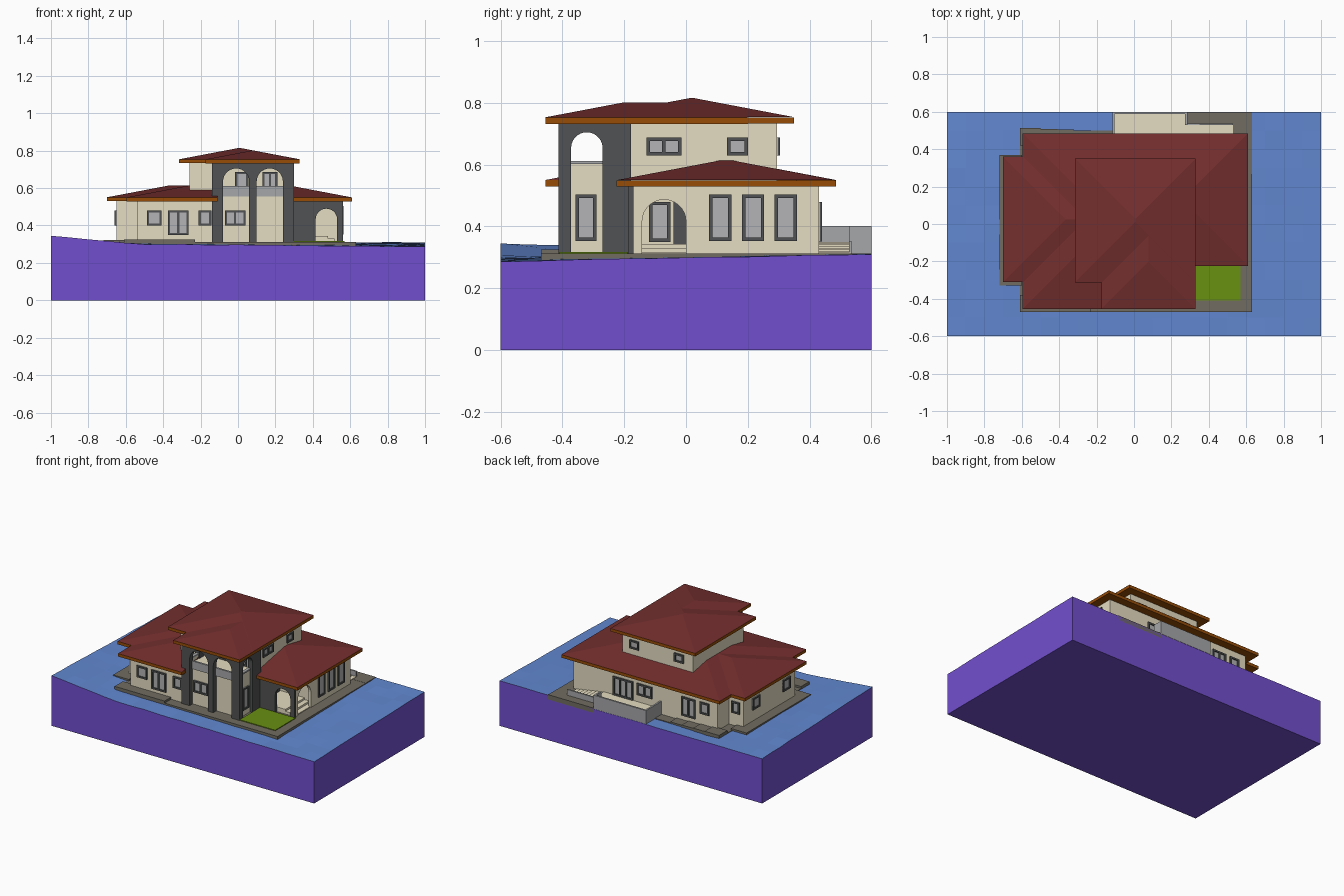
import bpy, bmesh, math, random
from mathutils import Vector

if "Cube" in bpy.data.objects:
    bpy.data.objects.remove(bpy.data.objects["Cube"])

random.seed(3)


def material(name, r, g, b):
    m = bpy.data.materials.new(name)
    m.diffuse_color = ((r / 255) ** 2.2, (g / 255) ** 2.2, (b / 255) ** 2.2, 1)
    m.use_nodes = True
    m.node_tree.nodes["Principled BSDF"].inputs["Base Color"].default_value = m.diffuse_color
    return m


CREAM = material("cream_wall", 228, 219, 192)
DARK = material("dark_stone", 82, 83, 84)
ROOF = material("red_tiles", 116, 50, 50)
WOOD = material("eave_wood", 150, 78, 16)
PAVE = material("paving", 112, 108, 98)
GRASS = material("grass", 104, 142, 24)
BLUE = material("ground_top", 98, 135, 208)
EARTH = material("earth", 113, 80, 205)
GLASS = material("glass", 178, 178, 180)
GREY = material("parapet_grey", 165, 166, 168)


def finish(name, bm, *mats):
    bmesh.ops.recalc_face_normals(bm, faces=bm.faces)
    me = bpy.data.meshes.new(name)
    bm.to_mesh(me)
    bm.free()
    for m in mats:
        me.materials.append(m)
    ob = bpy.data.objects.new(name, me)
    bpy.context.collection.objects.link(ob)
    return ob


def add_box(bm, x0, x1, y0, y1, z0, z1, mi=0):
    r = bmesh.ops.create_cube(bm, size=1)
    for v in r["verts"]:
        v.co = Vector(((x0 + x1) / 2 + v.co.x * (x1 - x0), (y0 + y1) / 2 + v.co.y * (y1 - y0),
                       (z0 + z1) / 2 + v.co.z * (z1 - z0)))
    for f in {f for v in r["verts"] for f in v.link_faces}:
        f.material_index = mi


def boxes(name, mat, *dims):
    bm = bmesh.new()
    for d in dims:
        add_box(bm, *d)
    return finish(name, bm, mat)


def arch_wall(name, mat, axis, a, b, u0, u1, z0, z1, arches):
    """Wall along x or y, thickness a..b, with arches (u0, u1, crown) open to the base."""
    pts = [(u0, z0)]
    for p, q, top in arches:
        r, c = (q - p) / 2, (p + q) / 2
        pts.append((p, z0))
        pts += [(c - r * math.cos(math.pi * i / 14), top - r + r * math.sin(math.pi * i / 14)) for i in range(15)]
        pts.append((q, z0))
    pts += [(u1, z0), (u1, z1), (u0, z1)]
    bm = bmesh.new()
    place = (lambda u, z: (u, a, z)) if axis == "x" else (lambda u, z: (a, u, z))
    f = bm.faces.new([bm.verts.new(place(*p)) for p in pts])
    ext = bmesh.ops.extrude_face_region(bm, geom=[f])["geom"]
    d = Vector((0, b - a, 0) if axis == "x" else (b - a, 0, 0))
    bmesh.ops.translate(bm, vec=d, verts=[v for v in ext if isinstance(v, bmesh.types.BMVert)])
    return finish(name, bm, mat)


def hip_roof(name, x0, x1, y0, y1, z, cut=None):
    """Hip roof of constant pitch on a wooden eave board; cut trims it at x."""
    h = min(x1 - x0, y1 - y0) / 2
    bm = bmesh.new()
    c = [bm.verts.new(p) for p in ((x0, y0, z), (x1, y0, z), (x1, y1, z), (x0, y1, z))]
    xm, ym, t = (x0 + x1) / 2, (y0 + y1) / 2, z + 0.19 * h
    if x1 - x0 > y1 - y0:
        a, b = bm.verts.new((x0 + h, ym, t)), bm.verts.new((x1 - h, ym, t))
        fs = [(c[0], c[1], b, a), (c[1], c[2], b), (c[2], c[3], a, b), (c[3], c[0], a)]
    else:
        a, b = bm.verts.new((xm, y0 + h, t)), bm.verts.new((xm, y1 - h, t))
        fs = [(c[0], c[1], a), (c[1], c[2], b, a), (c[2], c[3], b), (c[3], c[0], a, b)]
    for f in fs + [tuple(reversed(c))]:
        bm.faces.new(f)
    if cut is not None:
        bmesh.ops.bisect_plane(bm, geom=bm.verts[:] + bm.edges[:] + bm.faces[:], plane_co=(cut, 0, 0),
                               plane_no=(1, 0, 0), clear_outer=True)
        bmesh.ops.holes_fill(bm, edges=[e for e in bm.edges if e.is_boundary])
    finish(name, bm, ROOF)
    boxes(name + "_eave", WOOD, (x0, cut if cut is not None else x1, y0, y1, z - 0.021, z - 0.0005))


def window(name, axis, pos, sign, u0, u1, z0, z1, panes=1):
    """Framed window on a wall facing sign along the other axis."""
    bm = bmesh.new()
    t = 0.011

    def put(a, b, c, d, depth, mi):
        p, q = sorted((pos - sign * 0.005, pos + sign * depth))
        add_box(bm, *((a, b, p, q) if axis == "x" else (p, q, a, b)), c, d, mi)

    put(u0, u1, z0, z1, 0.003, 1)
    put(u0, u1, z0, z0 + t, 0.01, 0)
    put(u0, u1, z1 - t, z1, 0.01, 0)
    for i in range(panes + 1):
        u = u0 + (u1 - u0 - t) * i / panes
        put(u, u + t, z0 + t, z1 - t, 0.01, 0)
    finish(name, bm, DARK, GLASS)


# Ground block with a gently rolling top
bm = bmesh.new()
bmesh.ops.create_grid(bm, x_segments=20, y_segments=12, size=1)
for v in bm.verts:
    x, y = v.co.x, v.co.y * 0.6
    rise = max(0, (-x - 0.55) / 0.45) * (0.55 - y / 1.2)
    v.co = (x, y, 0.302 + 0.01 * y * (x + 1) - 0.004 * x + 0.038 * rise + random.uniform(-0.002, 0.002))
rim = [e for e in bm.edges if e.is_boundary]
new = bmesh.ops.extrude_edge_only(bm, edges=rim)["geom"]
for g in new:
    if isinstance(g, bmesh.types.BMVert):
        g.co.z = 0
    elif isinstance(g, bmesh.types.BMFace):
        g.material_index = 1
bottom = bmesh.ops.holes_fill(bm, edges=[e for e in bm.edges if e.is_boundary])["faces"]
for f in bottom:
    f.material_index = 1
finish("ground", bm, BLUE, EARTH)

# Paving, steps and lawn
boxes("paving", PAVE, (-0.61, 0.63, -0.47, 0.5, 0.28, 0.312), (-0.72, -0.6, -0.33, 0.37, 0.28, 0.322),
      (0.28, 0.63, 0.49, 0.6, 0.28, 0.313), (-0.61, -0.23, -0.47, -0.38, 0.28, 0.326))
boxes("back_paving_steps", PAVE, *[(-0.61, -0.5 + 0.09 * i, 0.42, 0.512 - 0.004 * i, 0.28, 0.330 - 0.004 * i)
                                   for i in range(4)])
boxes("lawn", GRASS, (0.3, 0.57, -0.41, -0.19, 0.3, 0.317))

# House walls
boxes("ground_floor_walls", CREAM, (-0.54, -0.12, -0.4, 0.43, 0.29, 0.54), (-0.65, -0.5, -0.255, 0.305, 0.29, 0.54),
      (-0.13, 0.285, -0.2, 0.43, 0.29, 0.54), (0.27, 0.555, 0.04, 0.43, 0.29, 0.54))
boxes("upper_floor_walls", CREAM, (-0.26, 0.275, -0.2, 0.295, 0.53, 0.74), (-0.26, -0.13, -0.255, -0.19, 0.53, 0.74))
boxes("tower_walls", CREAM, (-0.12, 0.28, -0.378, -0.19, 0.29, 0.575),
      (0.268, 0.281, -0.38, -0.26, 0.57, 0.605), (-0.125, -0.112, -0.38, -0.26, 0.57, 0.605))

# Arched dark tower
arch_wall("tower_front_arches", DARK, "x", -0.412, -0.376, -0.14, 0.3, 0.29, 0.74,
          [(-0.08, 0.06, 0.705), (0.1, 0.24, 0.705)])
for side, a, b in (("right", 0.265, 0.3), ("left", -0.14, -0.105)):
    arch_wall("tower_%s_arch" % side, DARK, "y", a, b, -0.41, -0.178, 0.29, 0.74, [(-0.372, -0.27, 0.705)])
boxes("balcony_parapet", GREY, (-0.1, 0.26, -0.385, -0.372, 0.555, 0.61),
      (0.264, 0.286, -0.38, -0.265, 0.602, 0.612), (-0.13, -0.108, -0.38, -0.265, 0.602, 0.612))

# Entrance porch with arches and steps
arch_wall("porch_front_arch", DARK, "x", -0.188, -0.17, 0.29, 0.562, 0.29, 0.54, [(0.415, 0.53, 0.49)])
arch_wall("porch_side_arch", CREAM, "y", 0.535, 0.555, -0.172, 0.05, 0.29, 0.54, [(-0.142, 0, 0.487)])
boxes("porch_steps", CREAM, *[(0.28, 0.55 - 0.035 * i, -0.17, 0.045, 0.29, 0.318 + 0.013 * i) for i in range(3)])
boxes("porch_door", DARK, (0.28, 0.297, -0.04, 0.03, 0.34, 0.48))
window("porch_window", "y", 0.285, 1, -0.12, -0.05, 0.35, 0.48)

# Roofs
hip_roof("left_roof", -0.7, 0.1, -0.31, 0.36, 0.551)
hip_roof("back_right_roof", -0.595, 0.61, -0.225, 0.485, 0.55)
hip_roof("front_left_roof", -0.595, 0.35, -0.455, 0.485, 0.5505, cut=-0.11)
hip_roof("top_roof", -0.315, 0.33, -0.312, 0.35, 0.754)
hip_roof("tower_roof", -0.175, 0.33, -0.455, 0.2, 0.7535)

# Windows: name, axis, wall position, facing, u0, u1, z0, z1, panes
for i, w in enumerate([
        ("x", -0.4, -1, -0.487, -0.408, 0.4, 0.48, 1), ("x", -0.4, -1, -0.374, -0.265, 0.35, 0.48, 2),
        ("x", -0.4, -1, -0.21, -0.143, 0.4, 0.48, 1), ("x", -0.378, -1, -0.07, 0.04, 0.4, 0.48, 2),
        ("x", -0.2, -1, -0.015, 0.055, 0.58, 0.687, 1), ("x", -0.2, -1, 0.13, 0.21, 0.58, 0.687, 2),
        ("y", 0.28, 1, -0.357, -0.29, 0.353, 0.503, 1), ("y", 0.275, 1, -0.128, -0.015, 0.63, 0.688, 2),
        ("y", 0.275, 1, 0.133, 0.2, 0.63, 0.688, 1), ("x", 0.295, 1, 0.15, 0.22, 0.63, 0.688, 1),
        ("x", 0.295, 1, -0.19, -0.12, 0.63, 0.688, 1), ("x", 0.43, 1, 0.1, 0.25, 0.352, 0.48, 3),
        ("x", 0.43, 1, -0.045, 0.07, 0.4, 0.48, 2), ("x", 0.43, 1, -0.375, -0.27, 0.35, 0.48, 2),
        ("x", 0.43, 1, -0.48, -0.41, 0.4, 0.48, 1), ("x", 0.305, 1, -0.625, -0.565, 0.4, 0.48, 1),
        ("y", -0.65, -1, 0.13, 0.21, 0.4, 0.48, 1), ("y", -0.65, -1, -0.2, -0.12, 0.4, 0.48, 1)]):
    window("window_%02d" % (i + 1), *w)
for i in range(3):
    window("tall_window_%d" % (i + 1), "y", 0.555, 1, 0.075 + 0.106 * i, 0.147 + 0.106 * i, 0.353, 0.503)

# Back terrace with parapet and side steps
boxes("terrace_floor", CREAM, (-0.113, 0.325, 0.42, 0.535, 0.28, 0.35), (-0.113, 0.283, 0.53, 0.598, 0.28, 0.35))
boxes("terrace_parapet", GREY, (-0.115, 0.285, 0.588, 0.6, 0.31, 0.402), (-0.115, -0.103, 0.42, 0.6, 0.31, 0.402),
      (0.273, 0.285, 0.53, 0.6, 0.31, 0.402))
boxes("terrace_steps", CREAM, *[(0.32, 0.53 - 0.03 * i, 0.43, 0.533, 0.29, 0.316 + 0.005 * i) for i in range(7)])
boxes("step_side_wall", GREY, (0.285, 0.53, 0.528, 0.538, 0.3, 0.352))
